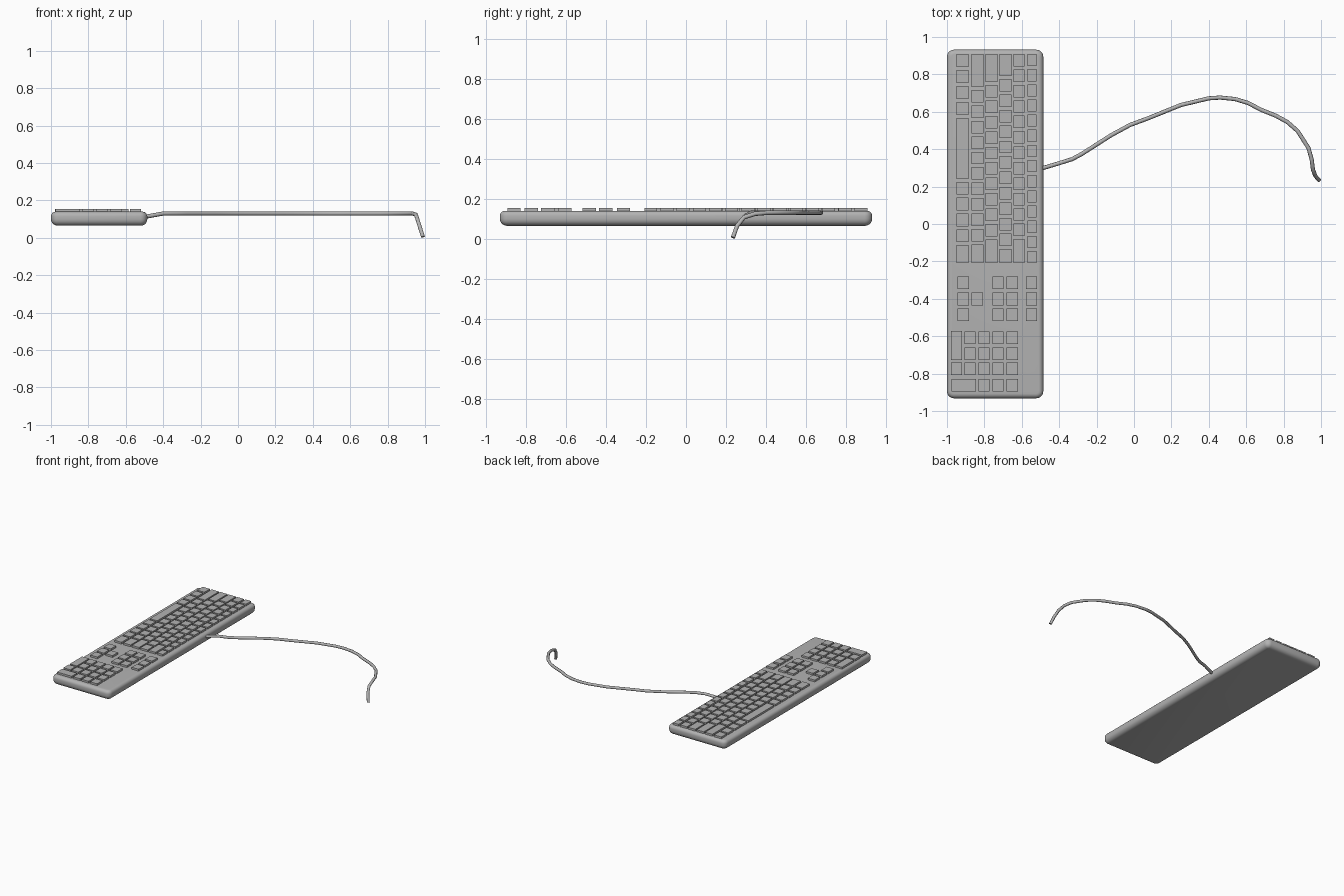
import bpy, bmesh
from mathutils import Matrix, Vector

cube = bpy.data.objects.get("Cube")
if cube:
    bpy.data.objects.remove(cube, do_unlink=True)

GREY = (0.45, 0.45, 0.45, 1)
plastic = bpy.data.materials.new("grey plastic")
plastic.use_nodes = True
plastic.diffuse_color = GREY
plastic.node_tree.nodes["Principled BSDF"].inputs["Base Color"].default_value = GREY

DECK, KEY_TOP, GAP = 0.14, 0.155, 0.016


def add_box(bm, x0, x1, y0, y1, z0, z1):
    size = Matrix.Diagonal((x1 - x0, y1 - y0, z1 - z0, 1))
    centre = Matrix.Translation(((x0 + x1) / 2, (y0 + y1) / 2, (z0 + z1) / 2))
    bmesh.ops.create_cube(bm, size=1, matrix=centre @ size)


def finish(name, bm):
    mesh = bpy.data.meshes.new(name)
    bm.to_mesh(mesh)
    bm.free()
    obj = bpy.data.objects.new(name, mesh)
    bpy.context.collection.objects.link(obj)
    mesh.materials.append(plastic)
    return obj


def smooth(obj, angle):
    bpy.ops.object.select_all(action="DESELECT")
    obj.select_set(True)
    bpy.context.view_layer.objects.active = obj
    bpy.ops.object.shade_smooth_by_angle(angle=angle)


# Case: rounded slab
bm = bmesh.new()
add_box(bm, -1, -0.485, -0.932, 0.932, 0.065, DECK)
corners = [e for e in bm.edges if abs(e.verts[0].co.z - e.verts[1].co.z) > 0.01]
bmesh.ops.bevel(bm, geom=corners, offset=0.038, segments=5, profile=0.5, affect="EDGES")
for level, radius in ((0.065, 0.035), (DECK, 0.025)):
    rim = [e for e in bm.edges if all(abs(v.co.z - level) < 0.001 for v in e.verts)]
    bmesh.ops.bevel(bm, geom=rim, offset=radius, segments=5, profile=0.5, affect="EDGES")
smooth(finish("keyboard_case", bm), 0.6)

# Main keys: per row x range, leading key widths; the last key fills the row
ROWS = [
    (-0.949, -0.885, [0.0855] * 4 + [0.342] + [0.0845] * 4),
    (-0.869, -0.805, [0.193] + [0.0825] * 10),
    (-0.794, -0.730, [0.166] + [0.0825] * 10),
    (-0.719, -0.655, [0.134] + [0.0825] * 11),
    (-0.644, -0.585, [0.0825] * 12),
    (-0.570, -0.521, [0.081] * 13),
]
bm = bmesh.new()
for x0, x1, widths in ROWS:
    y = 0.909
    for width in widths + [1.134 - sum(widths)]:
        add_box(bm, x0, x1, y - width + GAP, y, DECK - 0.005, KEY_TOP)
        y -= width
finish("main_keys", bm)


def add_key(bm, x, y, wide=0.061, long=0.067):
    add_box(bm, x - wide / 2, x + wide / 2, y - long / 2, y + long / 2,
            DECK - 0.005, KEY_TOP)


# Arrow and navigation keys
bm = bmesh.new()
for y in (-0.313, -0.401, -0.484):
    for x in (-0.914, -0.727, -0.652, -0.548):
        add_key(bm, x, y)
add_key(bm, -0.837, -0.401)
finish("navigation_keys", bm)

# Number pad with one long and one wide key
bm = bmesh.new()
for y in (-0.607, -0.693, -0.775, -0.861):
    for x in (-0.877, -0.802, -0.727, -0.652):
        if (x, y) != (-0.877, -0.861):
            add_key(bm, x, y)
add_key(bm, -0.949, -0.775)
add_key(bm, -0.949, -0.65, long=0.154)
add_key(bm, -0.911, -0.861, wide=0.13)
finish("number_keys", bm)

# Cable: round tube along a path, drooping at its free end
PATH = [
    (-0.50, 0.295, 0.112), (-0.40, 0.325, 0.13), (-0.33, 0.347, 0.13),
    (-0.28, 0.374, 0.13), (-0.12, 0.476, 0.13), (-0.02, 0.53, 0.13),
    (0.08, 0.567, 0.13), (0.25, 0.636, 0.13), (0.40, 0.672, 0.13),
    (0.46, 0.676, 0.13), (0.54, 0.668, 0.13), (0.61, 0.647, 0.13),
    (0.68, 0.61, 0.13), (0.76, 0.578, 0.13), (0.82, 0.545, 0.13),
    (0.875, 0.497, 0.13), (0.933, 0.406, 0.13), (0.95, 0.345, 0.125),
    (0.957, 0.29, 0.107), (0.97, 0.256, 0.065), (0.989, 0.235, 0.006),
]
curve = bpy.data.curves.new("cable", "CURVE")
curve.dimensions = "3D"
curve.bevel_depth = 0.011
curve.bevel_resolution = 2
curve.use_fill_caps = True
spline = curve.splines.new("POLY")
spline.points.add(len(PATH) - 1)
for point, co in zip(spline.points, PATH):
    point.co = (*co, 1)
curve.materials.append(plastic)
cable = bpy.data.objects.new("cable", curve)
bpy.context.collection.objects.link(cable)
bpy.ops.object.select_all(action="DESELECT")
cable.select_set(True)
bpy.context.view_layer.objects.active = cable
bpy.ops.object.convert(target="MESH")
smooth(bpy.context.view_layer.objects.active, 0.9)
